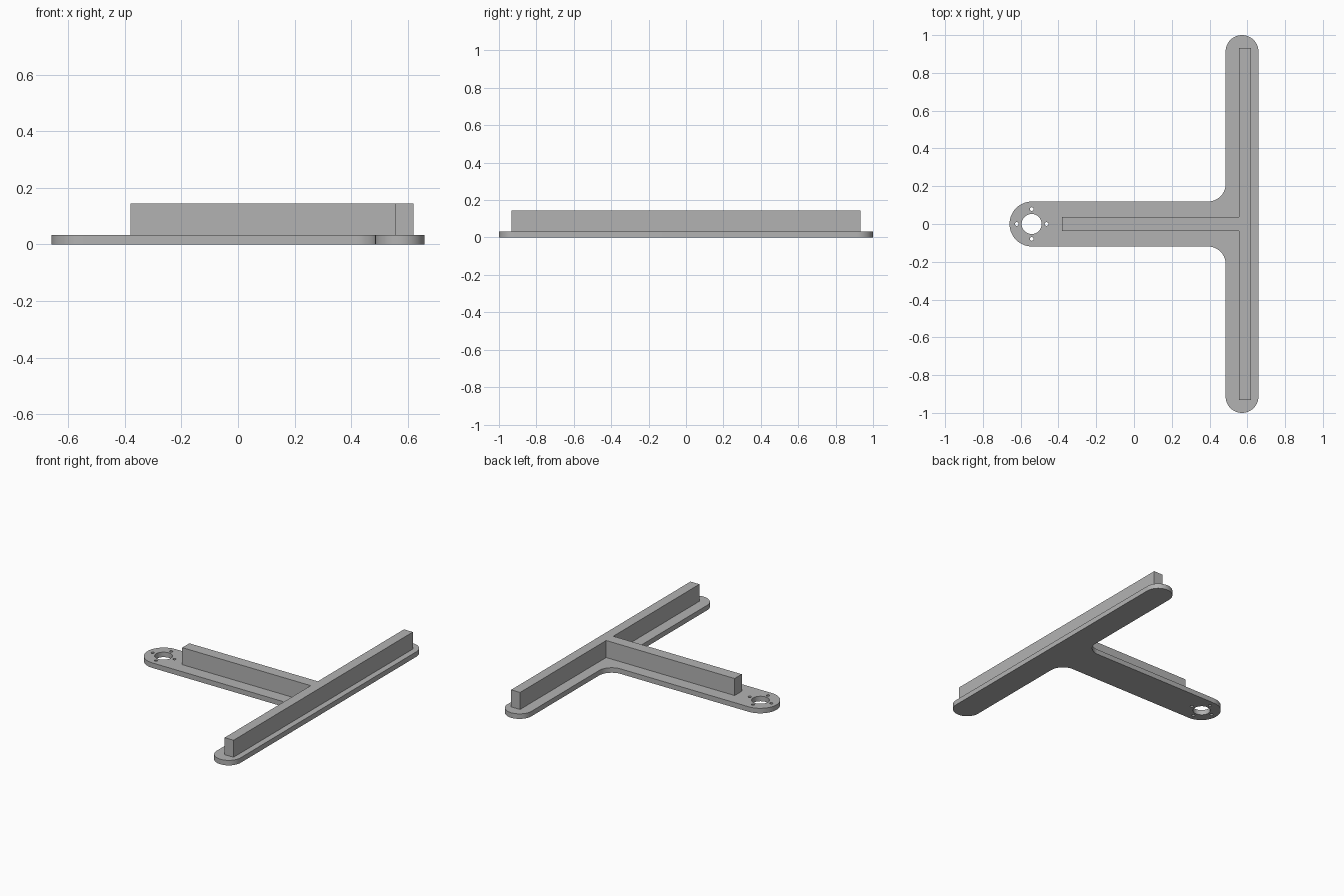
import bpy
import bmesh
from math import cos, sin, pi, radians

if "Cube" in bpy.data.objects:
    bpy.data.objects.remove(bpy.data.objects["Cube"], do_unlink=True)

# Main dimensions
PLATE_H, RIB_TOP = 0.033, 0.145
ARM_R, ARM_X = 0.119, -0.54
BAR_R, BAR_X = 0.087, 0.572
FILLET = 0.093
HOLE_X = -0.542

grey = bpy.data.materials.new("plain grey")
grey.use_nodes = True
colour = (0.45, 0.45, 0.45, 1)
grey.diffuse_color = colour
grey.node_tree.nodes["Principled BSDF"].inputs["Base Color"].default_value = colour


def arc(cx, cy, r, start, end, steps=24):
    """Points along an arc, angles in degrees."""
    angles = [radians(start + (end - start) * i / steps) for i in range(steps + 1)]
    return [(cx + r * cos(a), cy + r * sin(a)) for a in angles]


def circle(cx, cy, r, steps):
    return arc(cx, cy, r, 0, 360, steps)[:-1]


def extrude_outlines(name, outlines, z0, z1):
    """Solid from closed outlines; inner ones become holes."""
    curve = bpy.data.curves.new(name, 'CURVE')
    curve.dimensions = '2D'
    curve.fill_mode = 'BOTH'
    curve.extrude = (z1 - z0) / 2
    for points in outlines:
        spline = curve.splines.new('POLY')
        spline.points.add(len(points) - 1)
        for p, (x, y) in zip(spline.points, points):
            p.co = (x, y, 0, 1)
        spline.use_cyclic_u = True
    source = bpy.data.objects.new(name + " outline", curve)
    bpy.context.collection.objects.link(source)
    bpy.context.view_layer.update()
    depsgraph = bpy.context.evaluated_depsgraph_get()
    mesh = bpy.data.meshes.new_from_object(source.evaluated_get(depsgraph))
    bpy.data.objects.remove(source, do_unlink=True)

    # Weld caps to walls and lift into place
    bm = bmesh.new()
    bm.from_mesh(mesh)
    bmesh.ops.remove_doubles(bm, verts=bm.verts, dist=1e-5)
    bmesh.ops.translate(bm, verts=bm.verts, vec=(0, 0, (z0 + z1) / 2))
    bmesh.ops.recalc_face_normals(bm, faces=bm.faces)
    bm.to_mesh(mesh)
    bm.free()
    mesh.materials.clear()
    mesh.materials.append(grey)

    obj = bpy.data.objects.new(name, mesh)
    bpy.context.collection.objects.link(obj)
    bpy.ops.object.select_all(action='DESELECT')
    obj.select_set(True)
    bpy.context.view_layer.objects.active = obj
    bpy.ops.object.shade_smooth_by_angle(angle=radians(30))
    return obj


# Rounded T base plate with a large hole and four screw holes
inner = BAR_X - BAR_R
fx, fy = inner - FILLET, ARM_R + FILLET
outline = (arc(ARM_X, 0, ARM_R, 90, 270, 40)
           + arc(fx, -fy, FILLET, 90, 0, 16)
           + arc(BAR_X, -1 + BAR_R, BAR_R, 180, 360, 32)
           + arc(BAR_X, 1 - BAR_R, BAR_R, 0, 180, 32)
           + arc(fx, fy, FILLET, 0, -90, 16))
holes = [circle(HOLE_X, 0, 0.053, 40)]
holes += [circle(HOLE_X + 0.079 * cos(k * pi / 2), 0.079 * sin(k * pi / 2), 0.01, 16)
          for k in range(4)]
extrude_outlines("base_plate", [outline] + holes, 0, PLATE_H)

# Upright T rib standing on the plate
half = [(0.62, 0.932), (0.555, 0.932), (0.555, 0.037), (-0.38, 0.037)]
rib = half + [(x, -y) for x, y in reversed(half)]
extrude_outlines("stiffening_rib", [rib], PLATE_H, RIB_TOP)
